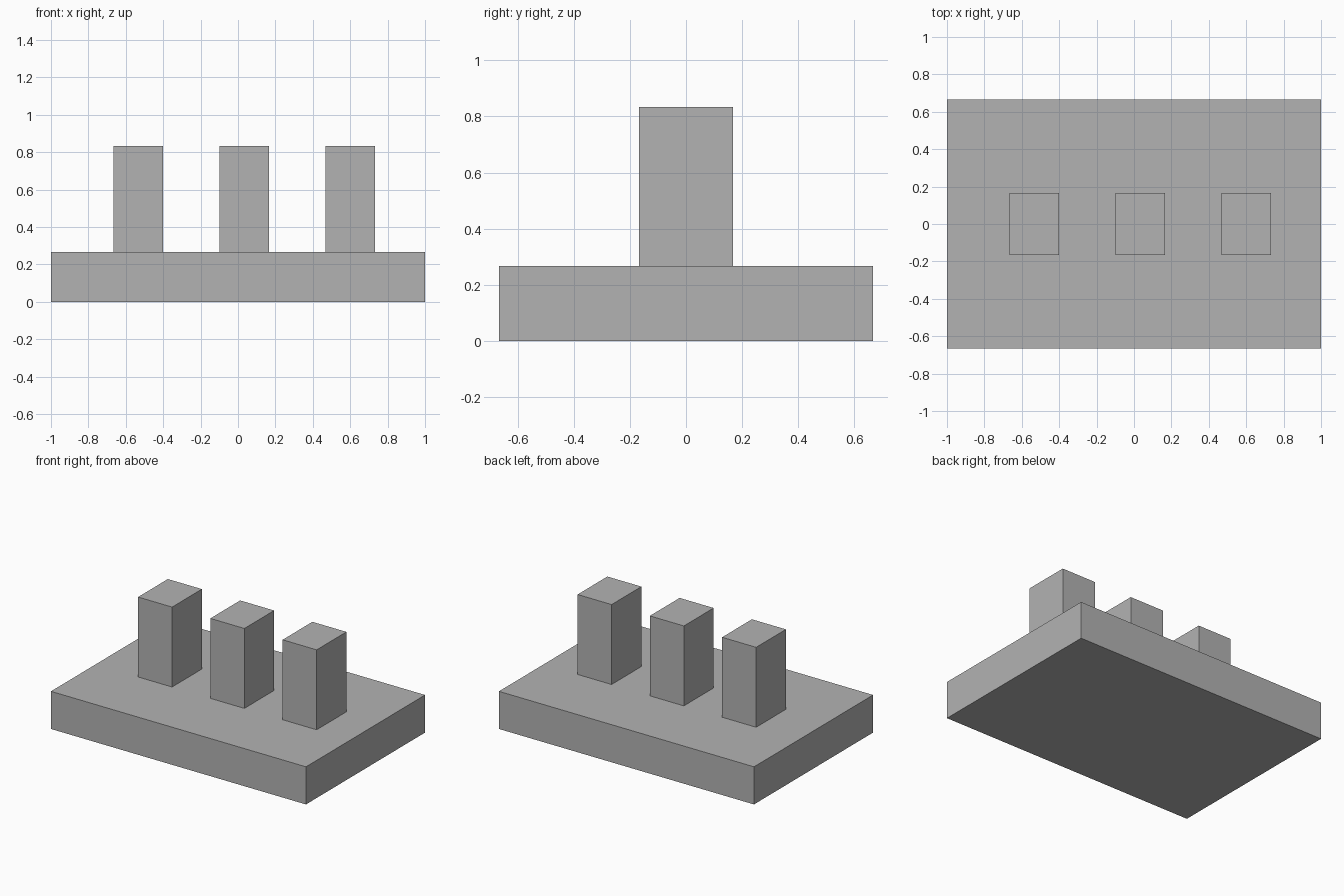
import bpy

cube = bpy.data.objects.get("Cube")
if cube:
    bpy.data.objects.remove(cube, do_unlink=True)

U = 1 / 30  # design unit: the base is 60 units long

grey = bpy.data.materials.new("plain_grey")
grey.use_nodes = True
colour = (0.45, 0.45, 0.45, 1)
grey.diffuse_color = colour
grey.node_tree.nodes["Principled BSDF"].inputs["Base Color"].default_value = colour


def box(name, size, x, bottom):
    """Add a block of the given size, centred on y, resting at bottom."""
    bpy.ops.mesh.primitive_cube_add(size=1, location=(x * U, 0, (bottom + size[2] / 2) * U))
    obj = bpy.context.object
    obj.name = name
    obj.scale = [s * U for s in size]
    bpy.ops.object.transform_apply(location=False, rotation=False, scale=True)
    obj.data.materials.append(grey)


# Base slab
box("base_slab", (60, 40, 8), 0, 0)

# Row of three upright posts, evenly spaced and slightly off centre
for i, side in enumerate(("right", "middle", "left")):
    box(side + "_post", (8, 10, 17), -16 + 17 * i, 8)
